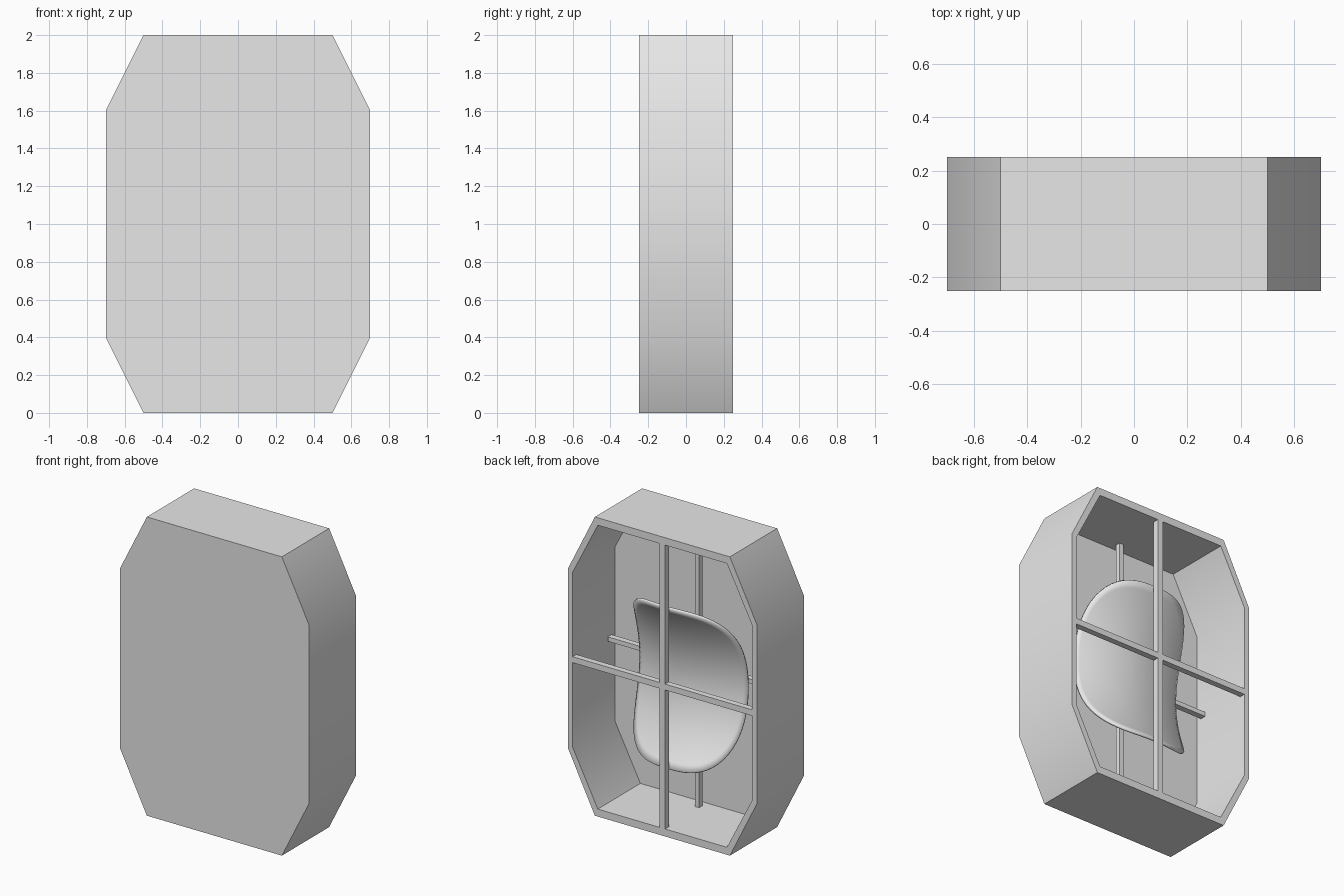
import bpy, bmesh, math

if "Cube" in bpy.data.objects:
    bpy.data.objects.remove(bpy.data.objects["Cube"])

grey = bpy.data.materials.new("plain_grey")
grey.diffuse_color = (0.8, 0.8, 0.8, 1)
grey.use_nodes = True
grey.node_tree.nodes["Principled BSDF"].inputs["Base Color"].default_value = grey.diffuse_color


def finish(name, bm, smooth=True):
    bmesh.ops.recalc_face_normals(bm, faces=bm.faces)
    me = bpy.data.meshes.new(name)
    bm.to_mesh(me)
    bm.free()
    ob = bpy.data.objects.new(name, me)
    bpy.context.collection.objects.link(ob)
    me.materials.append(grey)
    if smooth:
        bpy.ops.object.select_all(action='DESELECT')
        ob.select_set(True)
        bpy.context.view_layer.objects.active = ob
        bpy.ops.object.shade_smooth_by_angle(angle=math.radians(30))
    return ob


def octagon(bm, wide, narrow, tall, mid, y):
    # chamfered rectangle ring, centred on z = 1
    pts = [(narrow, tall), (wide, mid), (wide, -mid), (narrow, -tall),
           (-narrow, -tall), (-wide, -mid), (-wide, mid), (-narrow, tall)]
    return [bm.verts.new((x, y, 1 + z)) for x, z in pts]


def bridge(bm, a, b):
    n = len(a)
    for i in range(n):
        j = (i + 1) % n
        bm.faces.new((a[i], a[j], b[j], b[i]))


# Case: closed front, hollow and open at the back
bm = bmesh.new()
outer = (0.7, 0.5, 1.0, 0.6)
inner = (0.665, 0.478, 0.95, 0.585)
rings = [octagon(bm, *outer, -0.25), octagon(bm, *outer, 0.25),
         octagon(bm, *inner, 0.25), octagon(bm, *inner, -0.2)]
for a, b in zip(rings, rings[1:]):
    bridge(bm, a, b)
bm.faces.new(rings[0])
bm.faces.new(rings[-1])
finish("case", bm)


def bar(name, size, y):
    bm = bmesh.new()
    bmesh.ops.create_cube(bm, size=1)
    for v in bm.verts:
        v.co = (v.co.x * size[0], v.co.y * size[1] + y, v.co.z * size[2] + 1)
    finish(name, bm, False)


# Crossed bars on the open back, and a second cross behind the dish
bar("rear_upright", (0.04, 0.04, 1.91), 0.23)
bar("rear_crossbar", (1.34, 0.04, 0.04), 0.23)
bar("inner_upright", (0.03, 0.035, 1.9), -0.135)
bar("inner_crossbar", (1.32, 0.04, 0.03), -0.135)

# Saddle-shaped dish with a rounded rectangular outline
bm = bmesh.new()
SEG, RINGS = 96, 14
HX, HZ, CZ, POWER = 0.4, 0.54, 0.97, 3.5


def saddle(x, z):
    return (x, 0.69 * z * z - 0.56 * x * x, CZ + z)


centre = bm.verts.new(saddle(0, 0))
previous = None
for k in range(1, RINGS + 1):
    ring = []
    for i in range(SEG):
        t = 2 * math.pi * i / SEG
        c, s = math.cos(t), math.sin(t)
        r = (abs(c) ** POWER + abs(s) ** POWER) ** (-1 / POWER) * k / RINGS
        ring.append(bm.verts.new(saddle(HX * c * r, HZ * s * r)))
    if previous:
        bridge(bm, previous, ring)
    else:
        for i in range(SEG):
            bm.faces.new((centre, ring[i], ring[(i + 1) % SEG]))
    previous = ring
dish = finish("dish", bm)
mod = dish.modifiers.new("thickness", 'SOLIDIFY')
mod.thickness = 0.015
mod.offset = 0
